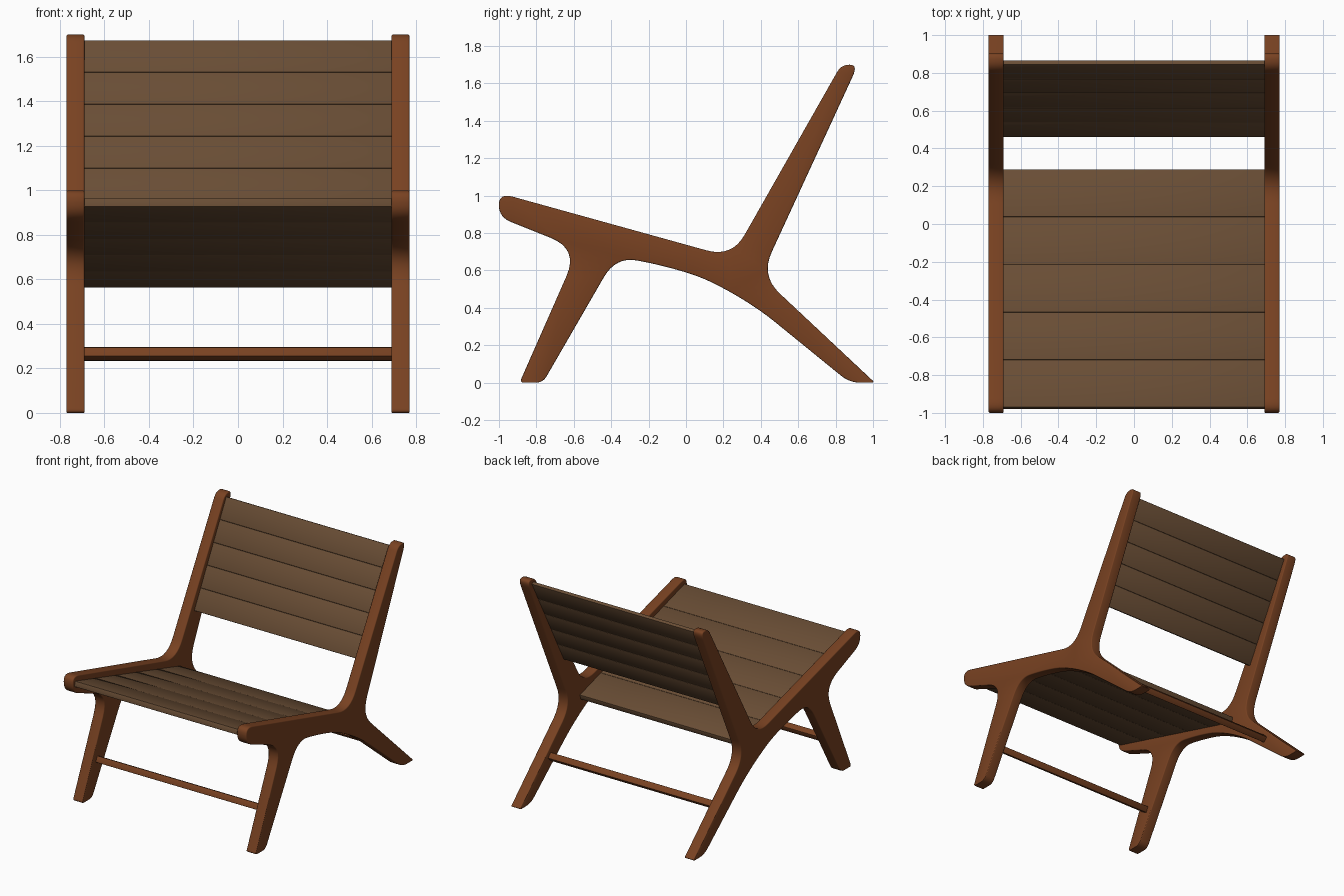
import bpy, bmesh, math
from mathutils import Vector, Matrix
from mathutils.geometry import delaunay_2d_cdt

if "Cube" in bpy.data.objects:
    bpy.data.objects.remove(bpy.data.objects["Cube"])


def material(name, rgb):
    m = bpy.data.materials.new(name)
    m.diffuse_color = (*rgb, 1)
    m.use_nodes = True
    m.node_tree.nodes["Principled BSDF"].inputs["Base Color"].default_value = m.diffuse_color
    return m


WOOD = material("warm brown wood", (0.190, 0.054, 0.0155))
SLING = material("taupe sling", (0.140, 0.074, 0.035))


def finish(name, bm, mat, angle=35):
    bmesh.ops.recalc_face_normals(bm, faces=bm.faces[:])
    me = bpy.data.meshes.new(name)
    bm.to_mesh(me)
    bm.free()
    me.materials.append(mat)
    me.shade_smooth()
    me.set_sharp_from_angle(angle=math.radians(angle))
    ob = bpy.data.objects.new(name, me)
    bpy.context.collection.objects.link(ob)
    return ob


def rounded(corners, steps=8):
    """Closed outline with each (y, z, radius) corner eased by a quadratic curve."""
    out = []
    n = len(corners)
    for i, (y, z, r) in enumerate(corners):
        p = Vector((y, z))
        ends = []
        for j in (i - 1, (i + 1) % n):
            e = Vector(corners[j][:2]) - p
            ends.append(p + e.normalized() * min(r, e.length * 0.48))
        for k in range(steps + 1):
            t = k / steps
            out.append(ends[0] * (1 - t) ** 2 + p * 2 * t * (1 - t) + ends[1] * t * t)
    return out


# Side frame outline: arm, front leg, underside, rear leg, back post
FRAME = [
    (-1.0, 1.015, 0.08), (-1.0, 0.885, 0.07), (-0.575, 0.715, 0.16),
    (-0.89, 0.0, 0.025), (-0.765, 0.0, 0.04), (-0.375, 0.675, 0.13),
    (-0.14, 0.63, 0.1), (0.08, 0.567, 0.1), (0.27, 0.468, 0.09),
    (0.42, 0.37, 0.08), (0.875, 0.0, 0.06), (1.01, 0.0, 0.02),
    (0.40, 0.572, 0.14), (0.92, 1.70, 0.07), (0.83, 1.70, 0.045),
    (0.245, 0.67, 0.14),
]


def side_frame(name, x_mid):
    pts = rounded(FRAME)
    n = len(pts)
    inward = []
    for i in range(n):
        t = (pts[(i + 1) % n] - pts[i - 1]).normalized()
        soft = min(1.0, 0.15 + pts[i].y / 0.07)      # crisper edges at the feet
        inward.append(Vector((-t.y, t.x)) * soft)    # outline runs counter-clockwise
    half, b = 0.04, 0.007
    section = [(-half + b * (1 - math.cos(a)), b * (1 - math.sin(a)))
               for a in (0, math.pi / 6, math.pi / 3, math.pi / 2)]
    section += [(-x, inset) for x, inset in reversed(section)]
    bm = bmesh.new()
    rings = []
    for x, inset in section:
        rings.append([bm.verts.new((x_mid + x, *(p + q * inset)))
                      for p, q in zip(pts, inward)])
    for r0, r1 in zip(rings, rings[1:]):
        for i in range(n):
            j = (i + 1) % n
            bm.faces.new((r0[i], r0[j], r1[j], r1[i]))
    # flat sides, triangulated inside the outline
    flat = [p + q * section[0][1] for p, q in zip(pts, inward)]
    co, _, tris, orig, _, _ = delaunay_2d_cdt(flat, [], [list(range(n))], 1, 1e-6)
    for ring in (rings[0], rings[-1]):
        x = ring[0].co.x
        vs = [ring[o[0]] if o else bm.verts.new((x, *c)) for o, c in zip(orig, co)]
        for t in tris:
            bm.faces.new([vs[k] for k in t])
    return finish(name, bm, WOOD, 40)


def add_box(bm, centre, d, size, bevel):
    """Box across x whose second axis runs along d in the y-z plane."""
    dy, dz = d
    rot = Matrix(((1, 0, 0), (0, dy, -dz), (0, dz, dy))).to_4x4()
    m = Matrix.Translation((0, *centre)) @ rot @ Matrix.Diagonal((*size, 1))
    verts = bmesh.ops.create_cube(bm, size=1, matrix=m)["verts"]
    edges = list({e for v in verts for e in v.link_edges})
    bmesh.ops.bevel(bm, geom=edges, offset=bevel, segments=2, profile=0.5,
                    affect='EDGES')


def sling(name, start, end, thick, bands=5):
    """Row of bands whose upper face runs from start to end."""
    a, b = Vector(start), Vector(end)
    d = (b - a).normalized()
    normal = Vector((-d.y, d.x))
    step = (b - a).length / bands
    bm = bmesh.new()
    for i in range(bands):
        c = a + d * step * (i + 0.5) - normal * thick / 2
        add_box(bm, c, d, (1.39, step, thick), 0.004)
    return finish(name, bm, SLING)


def stretcher(name, centre, angle):
    bm = bmesh.new()
    a = math.radians(angle)
    add_box(bm, centre, (math.cos(a), math.sin(a)), (1.40, 0.046, 0.046), 0.003)
    return finish(name, bm, WOOD)


# Two side frames
for side, x in (("left", -0.73), ("right", 0.73)):
    side_frame(side + "_side_frame", x)

# Seat and backrest bands
sling("seat", (-0.97, 0.965), (0.29, 0.60), 0.040)
sling("backrest", (0.46, 0.955), (0.845, 1.675), 0.025)

# Cross bars between the legs, tilted with them
stretcher("front_stretcher", (-0.695, 0.265), -27)
stretcher("rear_stretcher", (0.64, 0.265), 45)
